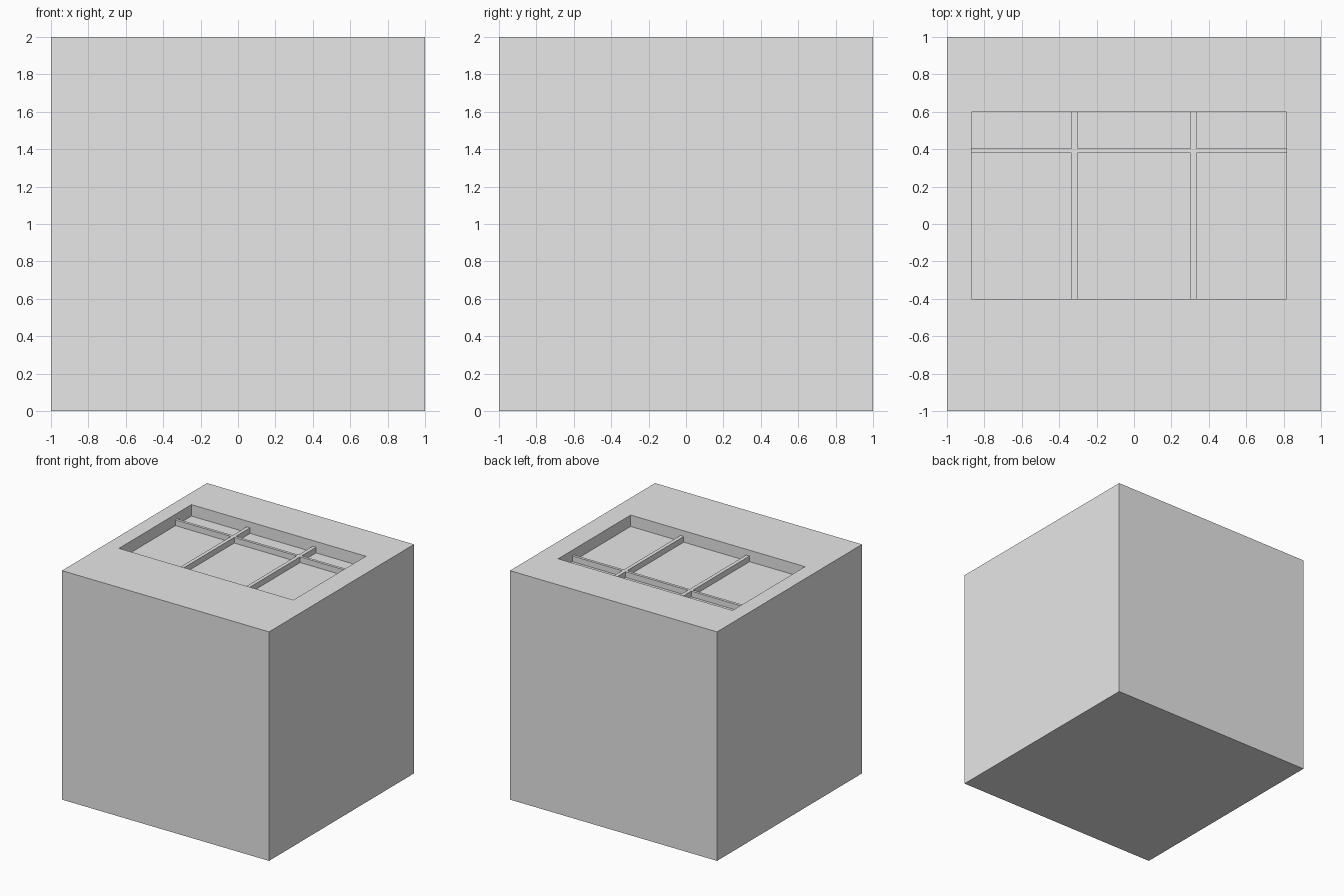
import bpy
from mathutils import Vector

cube = bpy.data.objects.get("Cube")
if cube:
    bpy.data.objects.remove(cube, do_unlink=True)

grey = bpy.data.materials.new("plain grey")
grey.use_nodes = True
grey.diffuse_color = (0.8, 0.8, 0.8, 1)
grey.node_tree.nodes["Principled BSDF"].inputs["Base Color"].default_value = (0.8, 0.8, 0.8, 1)


def box(name, low, high):
    """Flat-shaded box between two opposite corners."""
    low, high = Vector(low), Vector(high)
    bpy.ops.mesh.primitive_cube_add(size=1)
    obj = bpy.context.object
    obj.name = name
    for v in obj.data.vertices:
        v.co = (low + high) / 2 + v.co * (high - low)
    obj.data.materials.append(grey)
    return obj


# Recess extents and heights
LEFT, RIGHT, FRONT, BACK = -0.87, 0.815, -0.4, 0.6
FLOOR, BAR_TOP = 1.9, 1.95
BAR_X, HALF = 0.318, 0.016
CROSS_FRONT, CROSS_BACK = 0.38, 0.404

# Solid block with a shallow rectangular tray in its top
block = box("block", (-1, -1, 0), (1, 1, 2))
cutter = box("recess_cutter", (LEFT, FRONT, FLOOR), (RIGHT, BACK, 2.2))
cutter.hide_render = True
cutter.hide_set(True)
cut = block.modifiers.new("recess", "BOOLEAN")
cut.operation = "DIFFERENCE"
cut.solver = "EXACT"
cut.object = cutter
bpy.context.view_layer.objects.active = block
bpy.ops.object.modifier_apply(modifier=cut.name)
bpy.data.objects.remove(cutter, do_unlink=True)

# Two long dividers running front to back
for side, x in (("right", -BAR_X), ("left", BAR_X)):
    box(f"long_divider_{side}", (x - HALF, FRONT, FLOOR), (x + HALF, BACK, BAR_TOP))

# Cross divider, in three pieces between the long ones
spans = {"right": (LEFT, -BAR_X - HALF),
         "middle": (-BAR_X + HALF, BAR_X - HALF),
         "left": (BAR_X + HALF, RIGHT)}
for part, (x0, x1) in spans.items():
    box(f"cross_divider_{part}", (x0, CROSS_FRONT, FLOOR), (x1, CROSS_BACK, BAR_TOP))
